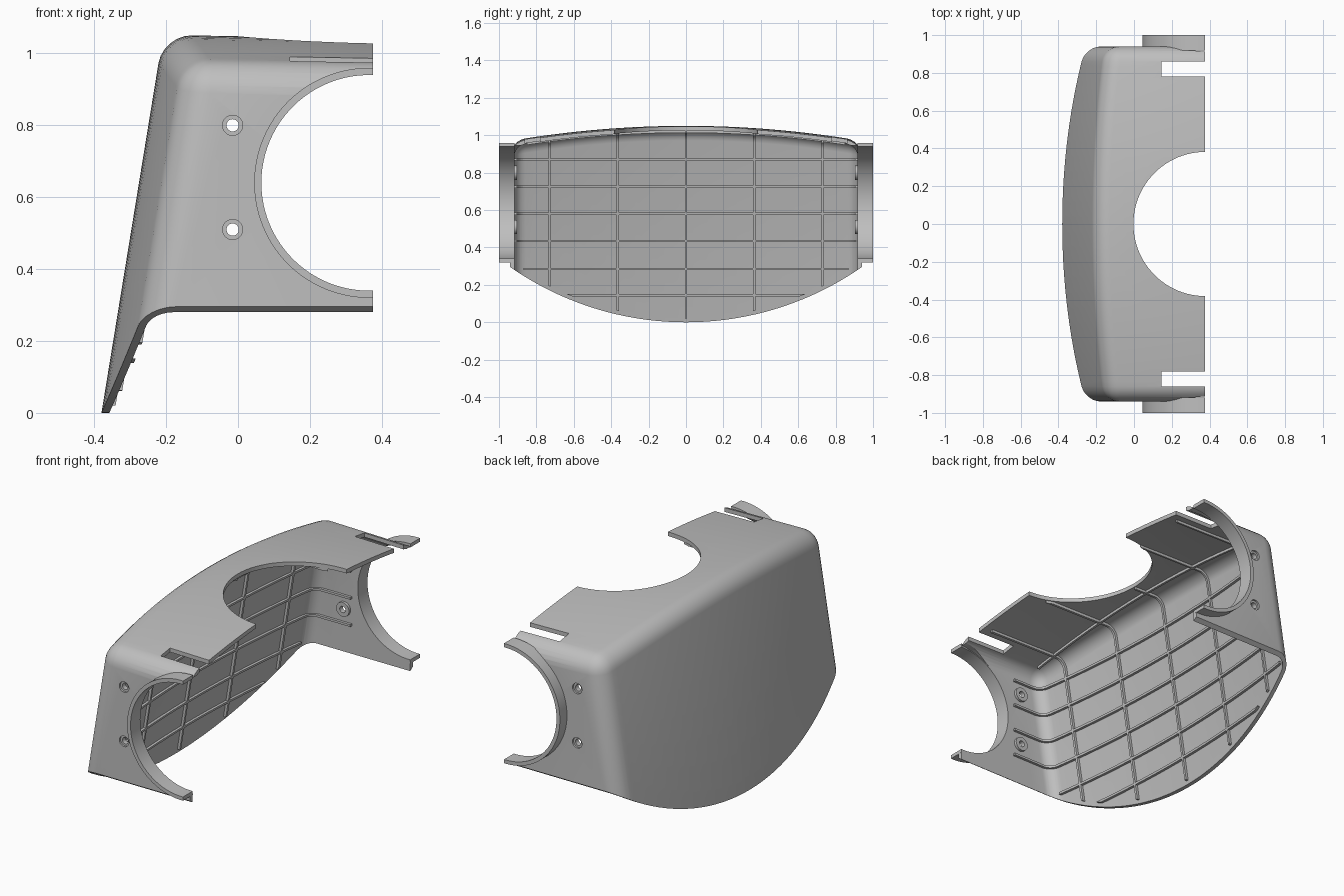
import bpy, bmesh, math
from mathutils import Matrix, Vector

cube = bpy.data.objects.get("Cube")
if cube:
    bpy.data.objects.remove(cube, do_unlink=True)

grey = bpy.data.materials.new("light grey")
grey.use_nodes = True
colour = (0.52, 0.52, 0.52, 1)
grey.diffuse_color = colour
grey.node_tree.nodes["Principled BSDF"].inputs["Base Color"].default_value = colour

WALL = 0.022
FRONT = 0.375
RING_X, RING_Z = 0.365, 0.64
RING_IN, RING_OUT = 0.30, 0.32
ARC = 1.645


def add(name, bm):
    bmesh.ops.recalc_face_normals(bm, faces=bm.faces)
    mesh = bpy.data.meshes.new(name)
    bm.to_mesh(mesh)
    bm.free()
    obj = bpy.data.objects.new(name, mesh)
    bpy.context.collection.objects.link(obj)
    return obj


def boxes(name, bounds):
    bm = bmesh.new()
    for lo, hi in bounds:
        lo, hi = Vector(lo), Vector(hi)
        m = Matrix.Translation((lo + hi) / 2) @ Matrix.Diagonal((*(hi - lo), 1))
        bmesh.ops.create_cube(bm, size=1, matrix=m)
    return add(name, bm)


def cylinder(name, centre, radius, depth, axis, sides=96):
    turn = {"x": Matrix.Rotation(math.pi / 2, 4, "Y"),
            "y": Matrix.Rotation(math.pi / 2, 4, "X"),
            "z": Matrix.Identity(4)}[axis]
    bm = bmesh.new()
    bmesh.ops.create_cone(bm, cap_ends=True, segments=sides, radius1=radius,
                          radius2=radius, depth=depth,
                          matrix=Matrix.Translation(centre) @ turn)
    return add(name, bm)


def tube(name, x, z, r_in, r_out, y0, y1, start, end, steps):
    """Tube along y, swept between two angles in degrees."""
    bm = bmesh.new()
    rows = []
    for i in range(steps + 1):
        a = math.radians(start + (end - start) * i / steps)
        rows.append([bm.verts.new((x + r * math.cos(a), y, z + r * math.sin(a)))
                     for r, y in ((r_in, y0), (r_out, y0), (r_out, y1), (r_in, y1))])
    skin(bm, rows)
    if end - start < 360:
        bm.faces.new(rows[0])
        bm.faces.new(rows[-1])
    bmesh.ops.remove_doubles(bm, verts=bm.verts, dist=1e-5)
    return add(name, bm)


def skin(bm, rows):
    for a, b in zip(rows, rows[1:]):
        for j in range(4):
            k = (j + 1) % 4
            bm.faces.new((a[j], a[k], b[k], b[j]))


def body(name, inset, extend=0.0):
    """Solid hood with curved leaning back, crowned top and rounded edges."""
    half = 0.94 - inset
    inner = half - 0.1
    count = 21
    ys = [-half] + [inner * (2 * i / count - 1) for i in range(count + 1)] + [half]
    front, floor = FRONT + extend, -0.1 - extend

    def back(y, z):
        return -0.38 + 0.163 * z + 0.085 * y * y + inset

    def top(x, y):
        return 1.048 - 0.018 * x - 0.09 * y * y - inset

    bm = bmesh.new()
    rows = []
    for y in ys:
        xb = back(y, top(-0.2, y))
        pts = ((front, floor), (front, top(front, y)), (xb, top(xb, y)), (back(y, floor), floor))
        rows.append([bm.verts.new((x, y, z)) for x, z in pts])
    skin(bm, rows)
    bm.faces.new(rows[0])
    bm.faces.new(rows[-1])
    edges = [bm.edges.get((a[2], b[2])) for a, b in zip(rows, rows[1:])]
    for r in (rows[0], rows[-1]):
        edges += [bm.edges.get((r[1], r[2])), bm.edges.get((r[2], r[3]))]
    bmesh.ops.recalc_face_normals(bm, faces=bm.faces)
    bmesh.ops.bevel(bm, geom=edges, offset=0.08 - inset, offset_type="OFFSET",
                    segments=6, profile=0.5, affect="EDGES")
    bmesh.ops.triangulate(bm, faces=bm.faces)
    return add(name, bm)


def volume(mesh):
    bm = bmesh.new()
    bm.from_mesh(mesh)
    size = bm.calc_volume()
    bm.free()
    return size


def combine(obj, tool, operation="DIFFERENCE"):
    """Apply a boolean, moving to the next solver if one gives an unusable solid."""
    before = volume(obj.data)
    mod = obj.modifiers.new("cut", "BOOLEAN")
    mod.operation, mod.object = operation, tool
    for solver in ("EXACT", "MANIFOLD", "FLOAT"):
        mod.solver = solver
        obj.update_tag()
        bpy.context.view_layer.update()
        result = obj.evaluated_get(bpy.context.evaluated_depsgraph_get())
        mesh = bpy.data.meshes.new_from_object(result)
        if 0.001 < volume(mesh) / before < 0.999999:
            break
    else:
        mesh = obj.data
    obj.modifiers.clear()
    bm = bmesh.new()
    bm.from_mesh(mesh)
    bmesh.ops.remove_doubles(bm, verts=bm.verts, dist=1e-6)
    bmesh.ops.triangulate(bm, faces=bm.faces)
    bm.to_mesh(mesh)
    bm.free()
    obj.data = mesh
    bpy.data.objects.remove(tool, do_unlink=True)


def finish(obj):
    obj.data.materials.clear()
    obj.data.materials.append(grey)
    for p in obj.data.polygons:
        p.material_index = 0
    bpy.ops.object.select_all(action="DESELECT")
    obj.select_set(True)
    bpy.context.view_layer.objects.active = obj
    bpy.ops.object.shade_smooth_by_angle(angle=math.radians(30))


# Hollow shell, trimmed below by a wide arc
shell = body("shell", 0)
combine(shell, body("hollow", WALL, 0.1))
combine(shell, cylinder("trim", (0, 0, ARC), ARC, 3, "x", 192), "INTERSECT")

# Openings: top bay, slots, round side openings, screw holes
combine(shell, cylinder("bay", (FRONT + 0.004, 0, 1.05), 0.382, 0.5, "z"))
combine(shell, boxes("slots", [((0.145, min(s * 0.78, s * 0.86), 0.9),
                                (0.5, max(s * 0.78, s * 0.86), 1.2)) for s in (-1, 1)]))
combine(shell, cylinder("side_opening", (RING_X, 0, RING_Z), RING_IN + 0.005, 3, "y"))
SCREWS = [(-0.015, 0.80), (-0.015, 0.51)]
for x, z in SCREWS:
    combine(shell, cylinder("bore", (x, 0, z), 0.017, 3, "y", 32))
    for s in (-1, 1):
        combine(shell, cylinder("counterbore", (x, s * 0.98, z), 0.028, 0.1, "y", 32))
finish(shell)

# Half-round collars and screw bosses on both sides
for s, side in ((-1, "right"), (1, "left")):
    finish(tube(side + "_collar", RING_X, RING_Z, RING_IN, RING_OUT,
                s * 0.918, s * 1.0, 88.1, 271.9, 48))
    for (x, z), level in zip(SCREWS, ("upper", "lower")):
        finish(tube(f"{side}_{level}_boss", x, z, 0.017, 0.038,
                    s * 0.904, s * 0.92, 0, 360, 32))

# Stiffening ribs following the inside of the shell
W = 0.006
upright = [((-0.6, y - W, -0.3), (0.33, y + W, 1.3)) for y in (-0.73, -0.365, 0, 0.365, 0.73)]
level = [((-0.6, -1.1, z - W), (0.03, 1.1, z + W)) for z in (0.145, 0.435, 0.58, 0.725, 0.87)]
level.append(((-0.6, -0.87, 0.285 - W), (0.03, 0.87, 0.285 + W)))
roof = [((-0.08 - W, -0.85, 0.9), (-0.08 + W, 0.85, 1.3))]
for name, plates in (("upright_ribs", upright), ("level_ribs", level), ("roof_rib", roof)):
    ribs = body(name, WALL - 0.002)
    combine(ribs, body("rib_core", WALL + 0.014, 0.1))
    combine(ribs, boxes("plates", plates), "INTERSECT")
    combine(ribs, cylinder("rib_trim", (0, 0, ARC), ARC - 0.02, 3, "x", 192), "INTERSECT")
    if name == "upright_ribs":
        combine(ribs, cylinder("rib_bay", (FRONT + 0.004, 0, 1.05), 0.386, 0.5, "z"))
    finish(ribs)
